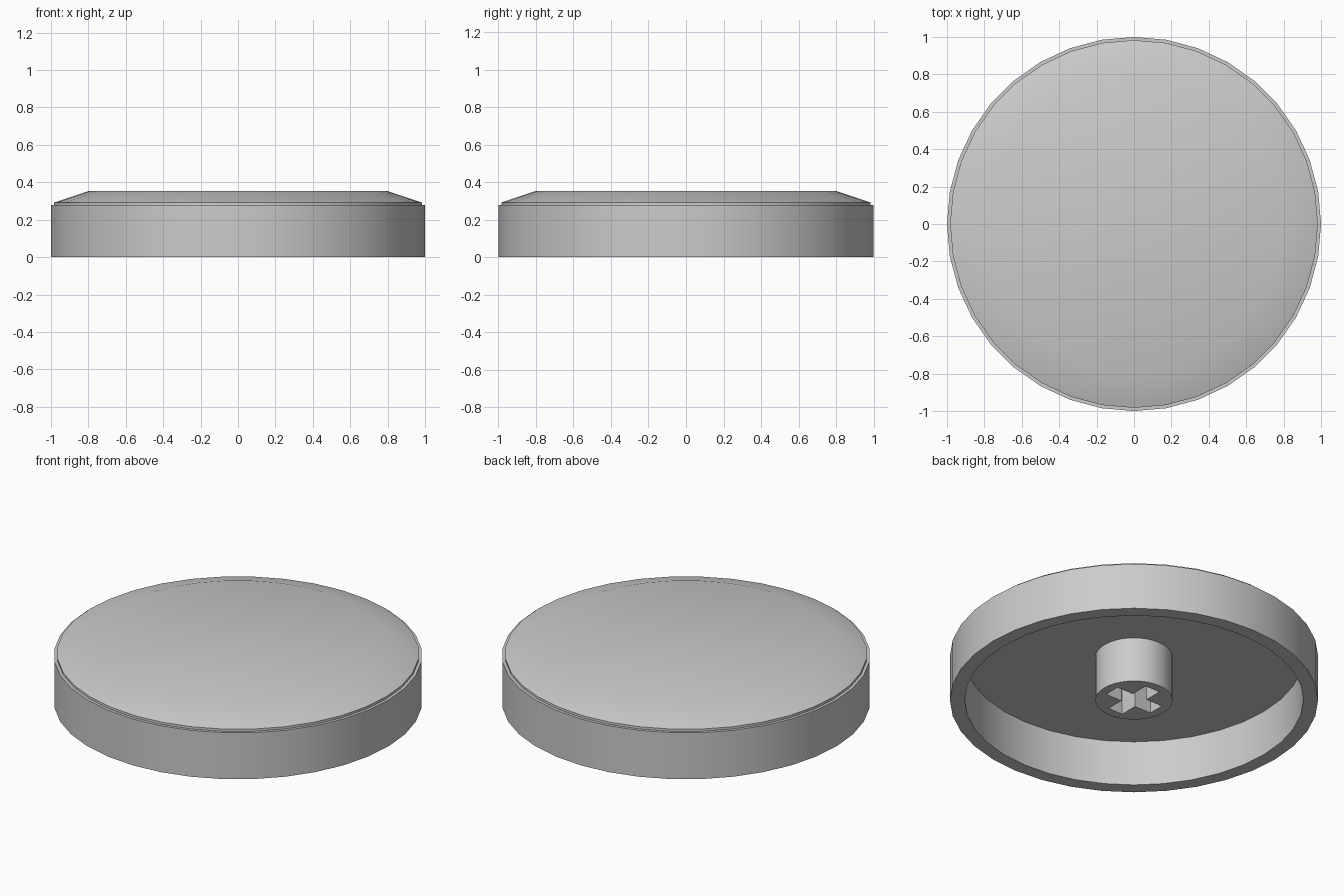
import bpy
import bmesh
from math import cos, sin, tau
from mathutils import Vector

cube = bpy.data.objects.get("Cube")
if cube:
    bpy.data.objects.remove(cube)

SEGMENTS = 36
CEILING = 0.27

grey = bpy.data.materials.new("light_grey")
grey.use_nodes = True
colour = (0.6, 0.6, 0.6, 1)
grey.diffuse_color = colour
grey.node_tree.nodes["Principled BSDF"].inputs["Base Color"].default_value = colour


def finish(bm, name):
    """Turn the bmesh into a smooth-shaded object with sharp edges kept."""
    bmesh.ops.recalc_face_normals(bm, faces=bm.faces[:])
    mesh = bpy.data.meshes.new(name)
    bm.to_mesh(mesh)
    bm.free()
    mesh.materials.append(grey)
    obj = bpy.data.objects.new(name, mesh)
    bpy.context.collection.objects.link(obj)
    bpy.ops.object.select_all(action="DESELECT")
    obj.select_set(True)
    bpy.context.view_layer.objects.active = obj
    bpy.ops.object.shade_smooth_by_angle(angle=0.52)
    return obj


def ring(bm, points):
    """Closed loop of edges through flat points at z = 0."""
    verts = [bm.verts.new((x, y, 0)) for x, y in points]
    return [bm.edges.new((v, verts[i - 1])) for i, v in enumerate(verts)]


def circle(radius):
    return [(radius * cos(tau * i / SEGMENTS), radius * sin(tau * i / SEGMENTS))
            for i in range(SEGMENTS)]


# Hollow round cap: lathed from the ceiling, around the rim, to the top
profile = [(0.92, CEILING), (0.92, 0), (1, 0), (1, 0.278),
           (0.983, 0.278), (0.983, 0.292), (0.8, 0.353)]
bm = bmesh.new()
verts = [bm.verts.new((r, 0, z)) for r, z in profile]
edges = [bm.edges.new(pair) for pair in zip(verts, verts[1:])]
bmesh.ops.spin(bm, geom=verts + edges, cent=(0, 0, 0), axis=(0, 0, 1),
               angle=tau, steps=SEGMENTS, use_merge=True)
bmesh.ops.remove_doubles(bm, verts=bm.verts[:], dist=0.0005)
bmesh.ops.holes_fill(bm, edges=[e for e in bm.edges if e.is_boundary], sides=0)
finish(bm, "cap")

# Mounting stem with a cross-shaped socket
reach, half = 0.157, 0.048
arm = [(reach, -half), (reach, half), (half, half)]
cross = []
for _ in range(4):
    cross += arm
    arm = [(-y, x) for x, y in arm]
bm = bmesh.new()
outline = ring(bm, circle(0.21)) + ring(bm, cross)
bmesh.ops.triangle_fill(bm, edges=outline, use_beauty=True, normal=(0, 0, -1))
solid = bmesh.ops.extrude_face_region(bm, geom=bm.faces[:], use_keep_orig=True)
top = [v for v in solid["geom"] if isinstance(v, bmesh.types.BMVert)]
bmesh.ops.translate(bm, verts=top, vec=Vector((0, 0, CEILING + 0.01)))
finish(bm, "stem")
